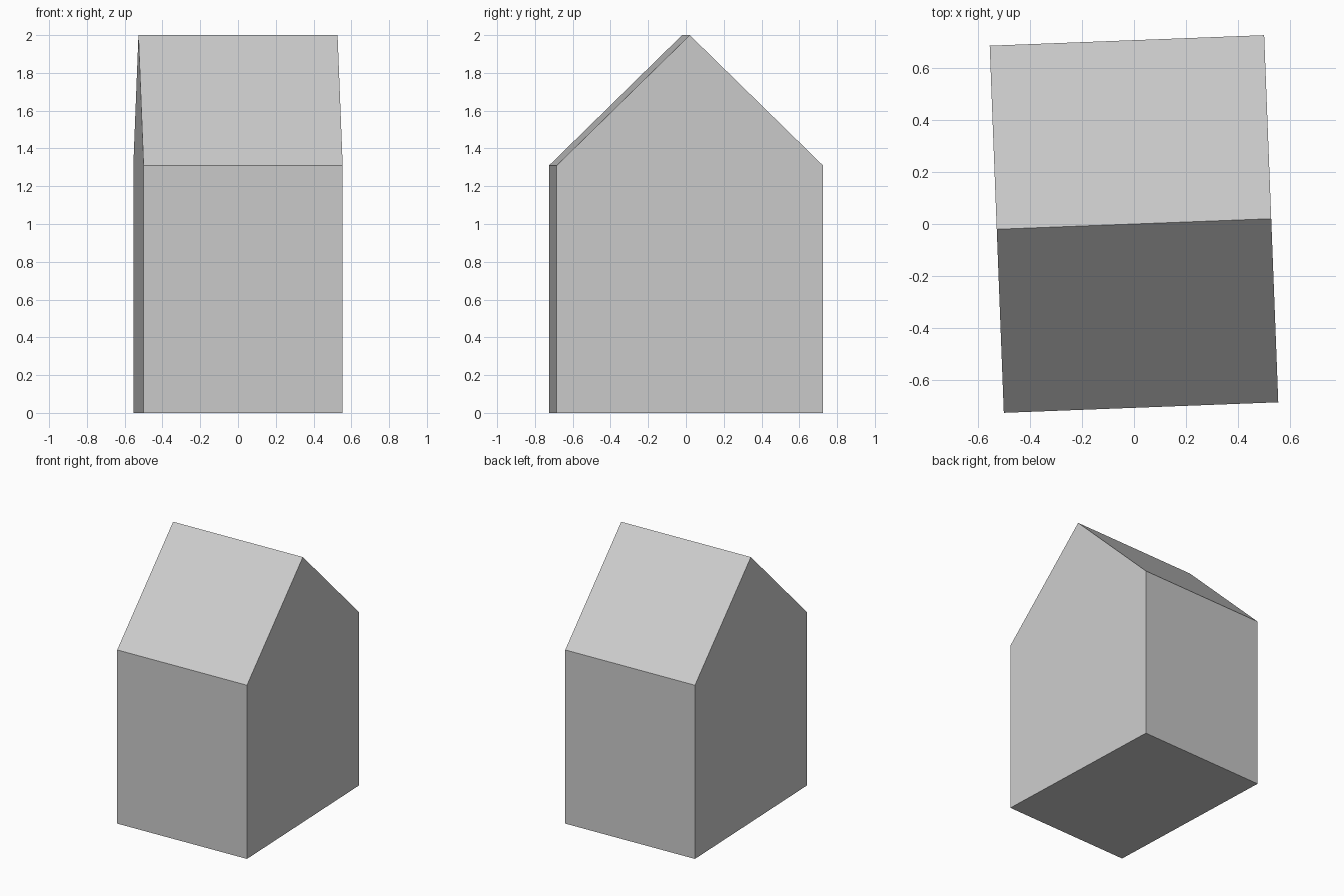
import bpy, bmesh, math
from mathutils import Vector

cube = bpy.data.objects.get("Cube")
if cube:
    bpy.data.objects.remove(cube, do_unlink=True)

WIDTH, DEPTH, EAVES, RIDGE = 1.055, 1.411, 1.31, 2.0
TURN = math.radians(2.2)

# Single plain colour
grey = bpy.data.materials.new("light_grey")
grey.use_nodes = True
colour = (0.6, 0.6, 0.6, 1)
grey.diffuse_color = colour
grey.node_tree.nodes["Principled BSDF"].inputs["Base Color"].default_value = colour

# Gable profile, extruded along the ridge
h = DEPTH / 2
profile = [(-h, 0), (h, 0), (h, EAVES), (0, RIDGE), (-h, EAVES)]
bm = bmesh.new()
gable = bm.faces.new([bm.verts.new((-WIDTH / 2, y, z)) for y, z in profile])
result = bmesh.ops.extrude_face_region(bm, geom=[gable], use_keep_orig=True)
new_verts = [g for g in result["geom"] if isinstance(g, bmesh.types.BMVert)]
bmesh.ops.translate(bm, verts=new_verts, vec=Vector((WIDTH, 0, 0)))
bmesh.ops.recalc_face_normals(bm, faces=bm.faces)

# House block, turned slightly on its base
mesh = bpy.data.meshes.new("gabled_house")
bm.to_mesh(mesh)
bm.free()
mesh.materials.append(grey)
house = bpy.data.objects.new("gabled_house", mesh)
house.rotation_euler.z = TURN
bpy.context.collection.objects.link(house)
